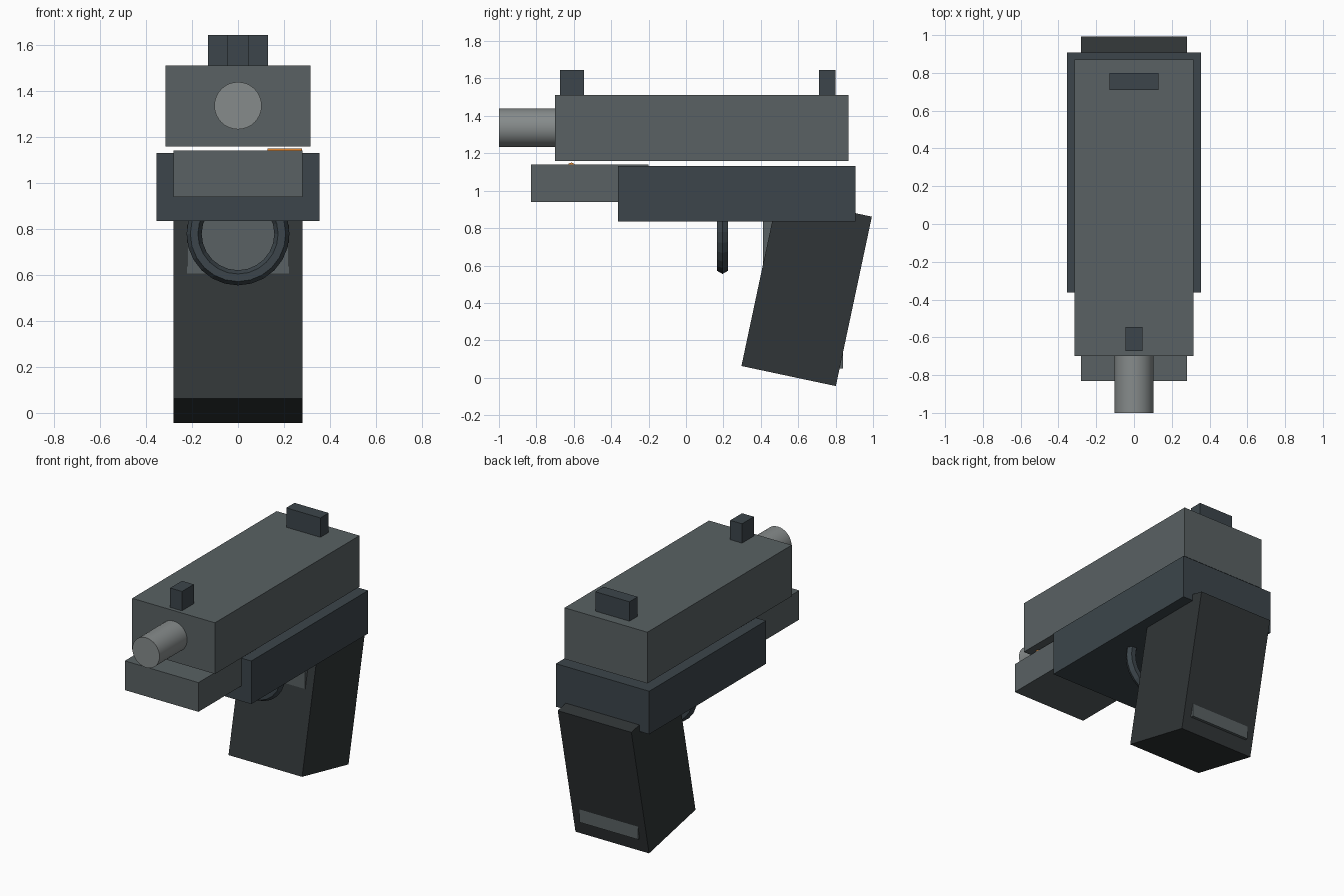
import bpy
from math import radians, pi

if "Cube" in bpy.data.objects:
    bpy.data.objects.remove(bpy.data.objects["Cube"])


def material(name, rgb):
    m = bpy.data.materials.new(name)
    m.diffuse_color = (*rgb, 1)
    m.use_nodes = True
    m.node_tree.nodes["Principled BSDF"].inputs["Base Color"].default_value = m.diffuse_color
    return m


gunmetal = material("gunmetal", (0.10, 0.12, 0.125))
dark_steel = material("dark_steel", (0.045, 0.06, 0.07))
black_rubber = material("black_rubber", (0.03, 0.036, 0.038))
bright_steel = material("bright_steel", (0.24, 0.26, 0.26))
orange = material("orange", (0.8, 0.25, 0.03))


def finish(name, mat):
    ob = bpy.context.object
    ob.name = name
    ob.data.materials.append(mat)
    return ob


def box(name, half_x, y, z, mat):
    """Box centred on x = 0, given its y and z ranges."""
    bpy.ops.mesh.primitive_cube_add(
        size=1, location=(0, sum(y) / 2, sum(z) / 2))
    bpy.context.object.scale = (2 * half_x, y[1] - y[0], z[1] - z[0])
    return finish(name, mat)


def rod(name, radius, length, loc, rot, sides, mat):
    bpy.ops.mesh.primitive_cylinder_add(
        vertices=sides, radius=radius, depth=length, location=loc, rotation=rot)
    bpy.ops.object.shade_smooth_by_angle()
    return finish(name, mat)


# Upper body with barrel and sights
box("slide", 0.315, (-0.70, 0.87), (1.16, 1.512), gunmetal)
rod("barrel", 0.103, 0.40, (0, -0.80, 1.337), (pi / 2, 0, 0), 32, bright_steel)
box("front_sight", 0.045, (-0.673, -0.545), (1.50, 1.645), dark_steel)
box("rear_sight", 0.13, (0.71, 0.80), (1.50, 1.645), dark_steel)

# Lower body
box("frame", 0.355, (-0.363, 0.907), (0.835, 1.131), dark_steel)
box("front_rail", 0.28, (-0.83, -0.20), (0.94, 1.141), gunmetal)
rod("indicator_pin", 0.02, 0.15, (0.204, -0.613, 1.13), (0, pi / 2, 0), 16, orange)

# Raked grip with the magazine inside it
grip = box("grip", 0.28, (0.387, 0.903), (0.0, 0.926), black_rubber)
grip.location.z = 0.507 - 0.045
grip.location.y = 0.645
grip.rotation_euler.x = radians(-12)
box("magazine", 0.223, (0.412, 0.84), (0.05, 0.90), gunmetal)

# Ring-shaped trigger guard facing forward
bpy.ops.mesh.primitive_torus_add(
    location=(0, 0.195, 0.779), rotation=(pi / 2, 0, 0),
    major_radius=0.191, minor_radius=0.033,
    major_segments=24, minor_segments=6)
finish("trigger_guard", dark_steel)
